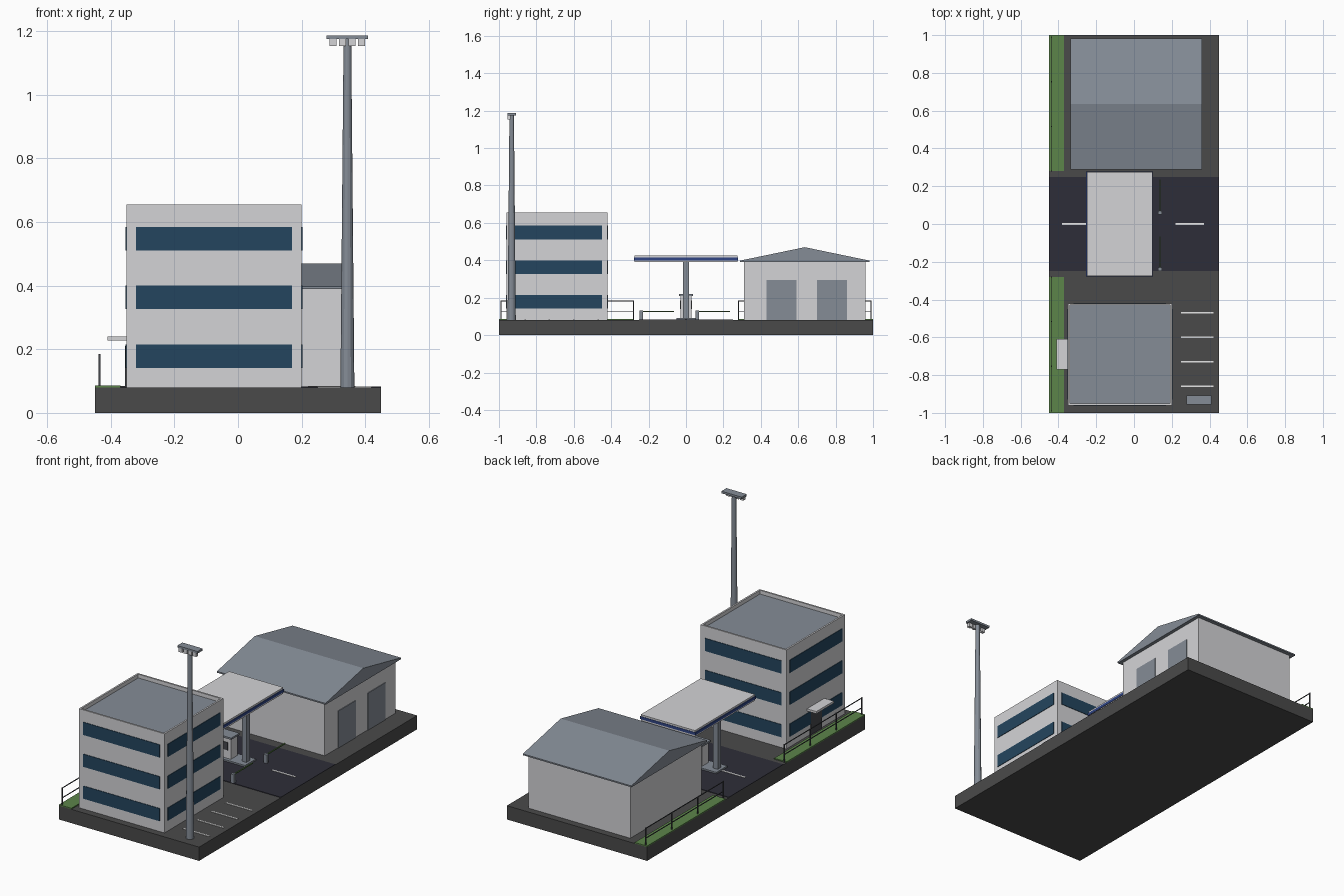
import bpy
import bmesh
from math import pi
from mathutils import Matrix, Vector

if "Cube" in bpy.data.objects:
    bpy.data.objects.remove(bpy.data.objects["Cube"])


def material(name, *srgb):
    rgba = [((c + 0.055) / 1.055) ** 2.4 for c in srgb] + [1.0]
    mat = bpy.data.materials.new(name)
    mat.use_nodes = True
    mat.diffuse_color = rgba
    mat.node_tree.nodes["Principled BSDF"].inputs["Base Color"].default_value = rgba
    return mat


WALL = material("wall white", 0.83, 0.83, 0.84)
STEEL = material("steel grey", 0.52, 0.55, 0.59)
GLASS = material("window blue", 0.14, 0.27, 0.37)
GROUND = material("ground grey", 0.29, 0.29, 0.29)
ROAD = material("road navy", 0.18, 0.18, 0.22)
GRASS = material("grass green", 0.36, 0.52, 0.29)
TRIM = material("trim blue", 0.19, 0.27, 0.52)
DARK = material("dark grey", 0.27, 0.28, 0.30)
PAINT = material("paint white", 0.92, 0.92, 0.92)


def finish(name, bm, *mats):
    mesh = bpy.data.meshes.new(name)
    bm.normal_update()
    bm.to_mesh(mesh)
    bm.free()
    for mat in mats:
        mesh.materials.append(mat)
    obj = bpy.data.objects.new(name, mesh)
    bpy.context.collection.objects.link(obj)
    return obj


def box_mesh(xs, ys, zs):
    bm = bmesh.new()
    bmesh.ops.create_cube(bm, size=1)
    for v in bm.verts:
        v.co = [(r[0] + r[1]) / 2 + c * (r[1] - r[0]) for r, c in zip((xs, ys, zs), v.co)]
    return bm


def box(name, xs, ys, zs, mat):
    return finish(name, box_mesh(xs, ys, zs), mat)


def around(c, half):
    return (c - half, c + half)


# Ground slab, road and markings
TOP = 0.08
box("ground_slab", (-0.45, 0.45), (-1, 1), (0, TOP), GROUND)
box("road", (-0.45, 0.45), (-0.25, 0.25), (TOP, 0.083), ROAD)
for i, x in enumerate((-0.305, -0.005, 0.295)):
    box(f"road_dash_{i}", around(x, 0.075), around(0, 0.005), (0.083, 0.085), PAINT)
for i in range(4):
    y = -0.86 + 0.13 * i
    box(f"parking_line_{i}", (0.25, 0.42), around(y, 0.004), (TOP, 0.083), PAINT)

# Grass strips with railings
for side, name in ((-1, "front"), (1, "back")):
    ends = sorted((side * 0.28, side))
    box(f"{name}_grass", (-0.45, -0.37), ends, (TOP, 0.086), GRASS)
    for i in range(4):
        y = side * (0.28 + 0.2367 * i)
        box(f"{name}_railing_post_{i}", around(-0.436, 0.003), around(y, 0.003), (TOP, 0.185), DARK)
    for i, z in enumerate((0.125, 0.182)):
        box(f"{name}_railing_bar_{i}", around(-0.436, 0.002), sorted((side * 0.28, side * 0.99)),
            around(z, 0.002), DARK)

# Office block with a sunken roof inside the parapet
bm = box_mesh((-0.35, 0.2), (-0.96, -0.42), (TOP, 0.655))
bm.normal_update()
roof = max(bm.faces, key=lambda f: f.normal.z)
bmesh.ops.inset_region(bm, faces=[roof], thickness=0.014)
roof.material_index = 1
floor = bmesh.ops.extrude_face_region(bm, geom=[roof])
bmesh.ops.translate(bm, vec=(0, 0, -0.022), verts=[g for g in floor["geom"] if isinstance(g, bmesh.types.BMVert)])
if roof.is_valid:
    bm.faces.remove(roof)
for f in bm.faces:
    f.material_index = int(f.normal.z > 0.9 and f.calc_center_median().z < 0.65)
bm.normal_update()
for f in bm.faces:
    f.material_index = int(f.normal.z > 0.9 and f.calc_center_median().z < 0.65)
finish("office_block", bm, WALL, STEEL)

# Window bands on all four office walls
for i, z in enumerate((0.178, 0.363, 0.548)):
    zs = around(z, 0.037)
    for name, y in (("front", -0.96), ("back", -0.42)):
        box(f"{name}_window_{i}", (-0.32, 0.17), around(y, 0.003), zs, GLASS)
    for name, x in (("left", 0.2), ("right", -0.35)):
        box(f"{name}_window_{i}", around(x, 0.003), (-0.93, -0.45), zs, GLASS)

# Office entrance
box("entrance_door", around(-0.35, 0.005), (-0.74, -0.64), (TOP, 0.21), DARK)
box("entrance_awning", (-0.41, -0.35), (-0.77, -0.61), (0.228, 0.241), WALL)

# Workshop hall with a gabled roof
box("hall_walls", (-0.315, 0.34), (0.31, 0.96), (TOP, 0.392), WALL)
bm = bmesh.new()
gable = [(0.288, 0.39), (0.982, 0.39), (0.982, 0.398), (0.635, 0.47), (0.288, 0.398)]
end = bm.faces.new([bm.verts.new((-0.337, y, z)) for y, z in gable])
ext = bmesh.ops.extrude_face_region(bm, geom=[end], use_keep_orig=True)
bmesh.ops.translate(bm, vec=(0.697, 0, 0), verts=[g for g in ext["geom"] if isinstance(g, bmesh.types.BMVert)])
bmesh.ops.recalc_face_normals(bm, faces=bm.faces)
finish("hall_roof", bm, STEEL)
for i, y in enumerate((0.51, 0.78)):
    box(f"hall_door_{i}", around(0.34, 0.004), around(y, 0.08), (TOP, 0.295), STEEL)

# Filling station canopy, columns, island and pump
box("canopy", (-0.25, 0.098), (-0.275, 0.275), (0.39, 0.426), WALL)
box("canopy_band", (-0.254, 0.101), (-0.277, 0.277), (0.4, 0.416), TRIM)
box("pump_island", (-0.23, 0.08), around(0, 0.05), (TOP, 0.092), STEEL)
for i, x in enumerate((-0.2, 0.05)):
    box(f"canopy_column_{i}", around(x, 0.015), around(0, 0.015), (0.09, 0.39), STEEL)
box("pump_body", around(-0.075, 0.05), around(0, 0.03), (0.09, 0.21), WALL)
box("pump_cap", around(-0.075, 0.058), around(0, 0.038), (0.21, 0.22), STEEL)
for side in (-1, 1):
    box(f"pump_screen_{side}", around(-0.075, 0.032), around(side * 0.03, 0.003), (0.14, 0.185), DARK)

# Lifting barriers
for i, y in enumerate((-0.24, 0.06)):
    box(f"barrier_post_{i}", around(0.138, 0.011), around(y, 0.009), (TOP, 0.132), STEEL)
    box(f"barrier_arm_{i}", around(0.138, 0.003), (y, y + 0.175), around(0.127, 0.003), GRASS)

# Floodlight mast
bm = bmesh.new()
bmesh.ops.create_cone(bm, cap_ends=True, segments=12, radius1=0.022, radius2=0.012, depth=1.095,
                      matrix=Matrix.Translation(Vector((0.344, -0.932, 0.6275))))
finish("light_mast", bm, STEEL)
box("light_bar", around(0.344, 0.065), around(-0.932, 0.023), (1.175, 1.187), STEEL)
for i in range(4):
    x = 0.344 + (i - 1.5) * 0.03
    box(f"floodlight_{i}", around(x, 0.011), around(-0.946, 0.009), (1.153, 1.176), WALL)
